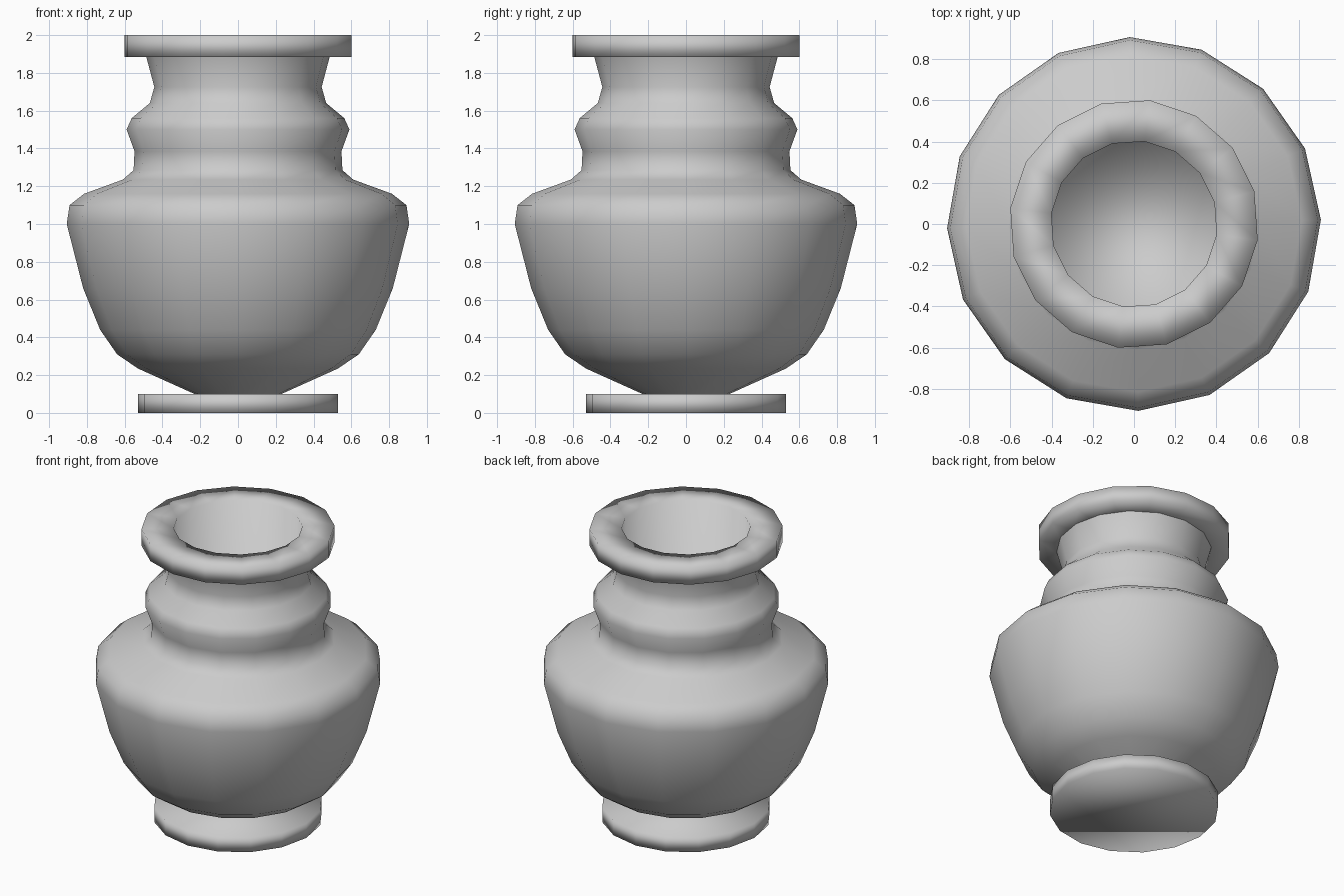
import bpy, bmesh
from math import cos, sin, tau, radians

if "Cube" in bpy.data.objects:
    bpy.data.objects.remove(bpy.data.objects["Cube"])

SIDES = 16


def lathe(name, profile, turn, cap_start=False, cap_end=False):
    """Spin a (radius, z) profile into a smooth 16-sided shell."""
    bm = bmesh.new()
    rings = []
    for r, z in profile:
        rings.append([bm.verts.new((r * cos(a), r * sin(a), z))
                      for a in (radians(turn) + tau * i / SIDES for i in range(SIDES))])
    for low, high in zip(rings, rings[1:]):
        for i in range(SIDES):
            j = (i + 1) % SIDES
            bm.faces.new((low[i], low[j], high[j], high[i]))
    if cap_start:
        bm.faces.new(rings[0][::-1])
    if cap_end:
        bm.faces.new(rings[-1])
    for f in bm.faces:
        f.smooth = True
    mesh = bpy.data.meshes.new(name)
    bm.to_mesh(mesh)
    bm.free()
    obj = bpy.data.objects.new(name, mesh)
    bpy.context.collection.objects.link(obj)
    return obj


# Flat round foot
lathe("foot", [(0.53, 0), (0.53, 0.1)], -1.3, True, True)

# Rounded belly, shoulder, collar bulge and neck
lathe("body", [(0.23, 0.1), (0.53, 0.235), (0.64, 0.31), (0.73, 0.44),
               (0.82, 0.66), (0.907, 1.0), (0.892, 1.1), (0.815, 1.16),
               (0.61, 1.235), (0.553, 1.285), (0.548, 1.385), (0.59, 1.5),
               (0.563, 1.56), (0.467, 1.64), (0.443, 1.725), (0.487, 1.89)], 1.3)

# Thick lip with the opening bored down to an inner floor
lathe("rim_and_bore", [(0.46, 1.885), (0.605, 1.885), (0.605, 2.0),
                       (0.404, 2.0), (0.404, 1.0)], 15.1, False, True)
